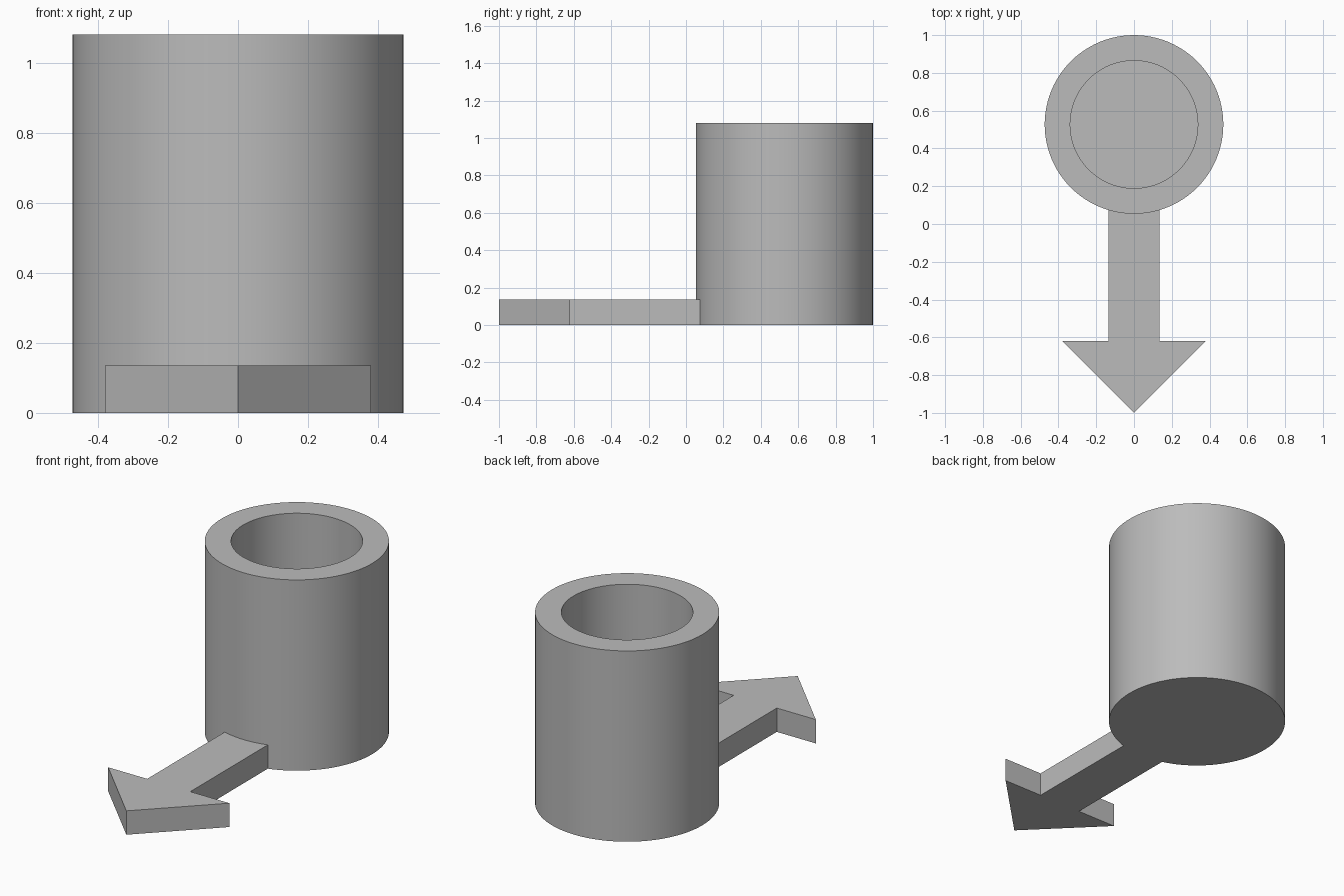
import bpy, bmesh, math

if "Cube" in bpy.data.objects:
    bpy.data.objects.remove(bpy.data.objects["Cube"])

U = 2 / 14.8            # wall thickness, used as the basic module
CY = 1 - 3.5 * U        # y of the cup axis
SEG = 96

grey = bpy.data.materials.new("light grey")
grey.diffuse_color = (0.5, 0.5, 0.5, 1)
grey.use_nodes = True
grey.node_tree.nodes["Principled BSDF"].inputs["Base Color"].default_value = grey.diffuse_color


def make_object(name, bm):
    bmesh.ops.recalc_face_normals(bm, faces=bm.faces)
    mesh = bpy.data.meshes.new(name)
    bm.to_mesh(mesh)
    bm.free()
    mesh.materials.append(grey)
    obj = bpy.data.objects.new(name, mesh)
    bpy.context.collection.objects.link(obj)
    return obj


# Cup: outer wall, flat rim, inner wall and floor from stacked rings
bm = bmesh.new()
rings = []
for r, z in [(3.5, 0), (3.5, 8), (2.5, 8), (2.5, 1)]:
    rings.append([bm.verts.new((r * U * math.sin(2 * math.pi * i / SEG),
                                CY - r * U * math.cos(2 * math.pi * i / SEG),
                                z * U)) for i in range(SEG)])
for a, b in zip(rings, rings[1:]):
    for i in range(SEG):
        j = (i + 1) % SEG
        bm.faces.new((a[i], a[j], b[j], b[i]))
bm.faces.new(rings[0])
bm.faces.new(rings[-1])
cup = make_object("cup_with_arrow", bm)

# Arrow: mirrored outline, extruded upwards, its tail sunk into the cup wall
half = [(0, -1), (0.38, -0.62), (U, -0.62), (U, CY - 3 * U)]
outline = half + [(-x, y) for x, y in reversed(half[1:])]
bm = bmesh.new()
base = bm.faces.new([bm.verts.new((x, y, 0)) for x, y in outline])
top = bmesh.ops.extrude_face_region(bm, geom=[base])["geom"]
bmesh.ops.translate(bm, vec=(0, 0, U),
                    verts=[v for v in top if isinstance(v, bmesh.types.BMVert)])
arrow = make_object("arrow", bm)

# Join the arrow to the cup
union = cup.modifiers.new("join", "BOOLEAN")
union.operation = "UNION"
union.solver = "EXACT"
union.object = arrow
bpy.context.view_layer.objects.active = cup
cup.select_set(True)
bpy.ops.object.modifier_apply(modifier=union.name)
bpy.data.objects.remove(arrow)
bpy.ops.object.shade_smooth_by_angle(angle=math.radians(30))
